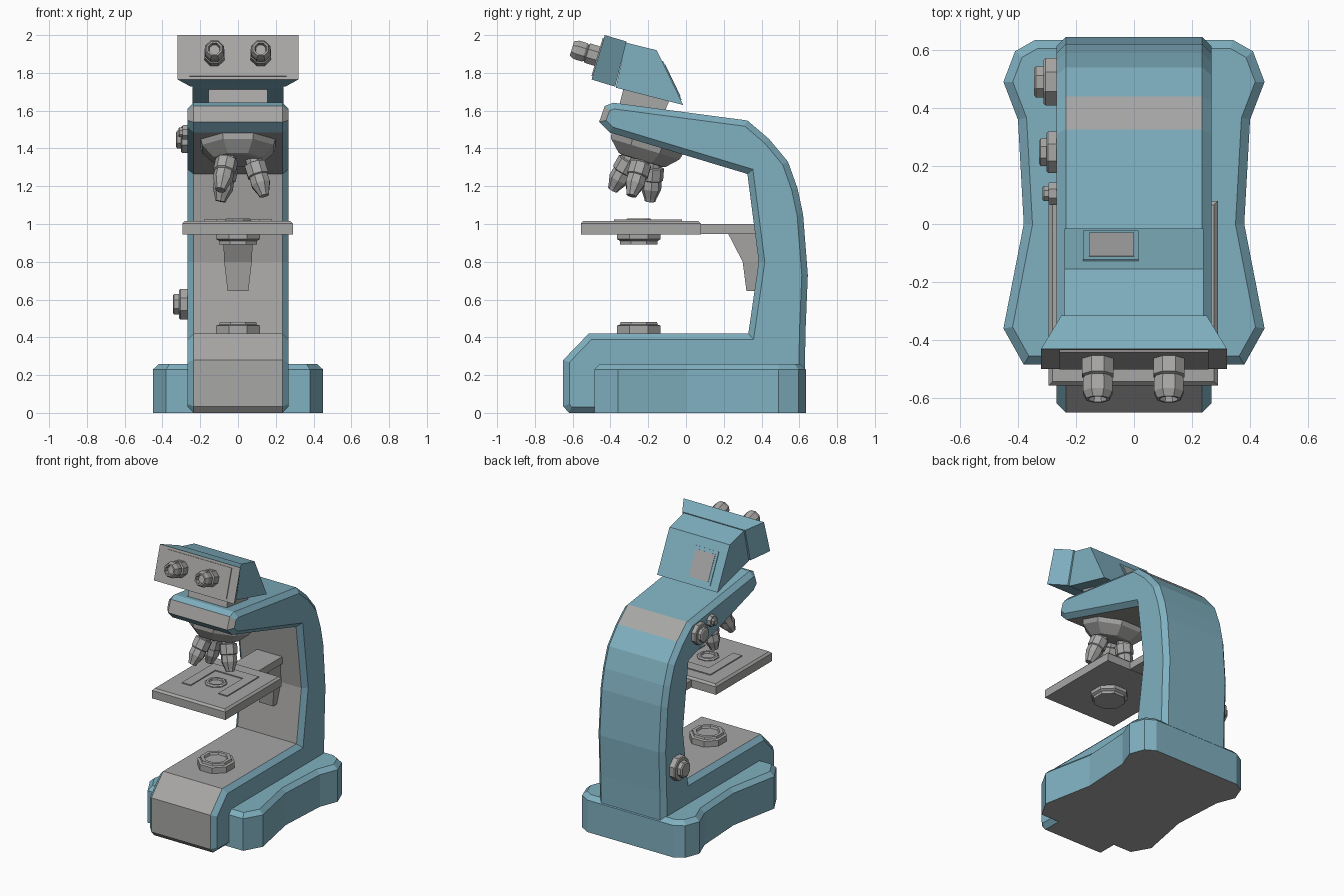
import bpy, bmesh, math
from mathutils import Vector

if "Cube" in bpy.data.objects:
    bpy.data.objects.remove(bpy.data.objects["Cube"])


def material(name, rgb):
    m = bpy.data.materials.new(name)
    m.diffuse_color = (*rgb, 1)
    m.use_nodes = True
    m.node_tree.nodes["Principled BSDF"].inputs["Base Color"].default_value = m.diffuse_color
    return m


BLUE = material("dusty blue", (0.215, 0.435, 0.53))
GRAY = material("warm gray", (0.39, 0.385, 0.38))


def finish(bm, name, mats, rule=None):
    bmesh.ops.recalc_face_normals(bm, faces=bm.faces)
    bm.normal_update()
    if rule:
        for f in bm.faces:
            f.material_index = int(rule(f.normal, f.calc_center_median()))
    me = bpy.data.meshes.new(name)
    bm.to_mesh(me)
    bm.free()
    for m in mats:
        me.materials.append(m)
    ob = bpy.data.objects.new(name, me)
    bpy.context.collection.objects.link(ob)
    return ob


def prism(name, pts, lo, hi, mats, axis='x', bevel_lo=0, bevel_hi=0, rule=None):
    """Extrude a (y,z) profile along x, or an (x,y) outline along z; chamfer the ends."""
    bm = bmesh.new()
    put = (lambda p, t: (t, *p)) if axis == 'x' else (lambda p, t: (*p, t))
    a = [bm.verts.new(put(p, lo + bevel_lo)) for p in pts]
    b = [bm.verts.new(put(p, hi - bevel_hi)) for p in pts]
    ends = [(bm.faces.new(a), bevel_lo), (bm.faces.new(b), bevel_hi)]
    n = len(pts)
    for i in range(n):
        j = (i + 1) % n
        bm.faces.new((a[i], a[j], b[j], b[i]))
    bmesh.ops.recalc_face_normals(bm, faces=bm.faces)
    bm.normal_update()
    for f, d in ends:
        if d:
            bmesh.ops.inset_individual(bm, faces=[f], thickness=d, depth=d, use_even_offset=True)
    return finish(bm, name, mats, rule)


def loft(name, rings, mats, rule=None):
    bm = bmesh.new()
    loops = [[bm.verts.new(p) for p in r] for r in rings]
    n = len(loops[0])
    for a, b in zip(loops, loops[1:]):
        for i in range(n):
            j = (i + 1) % n
            bm.faces.new((a[i], a[j], b[j], b[i]))
    bm.faces.new(loops[0])
    bm.faces.new(loops[-1])
    return finish(bm, name, mats, rule)


def turned(name, rings, loc, axis, n=8):
    """Low-sided turned part: rings are (radius, distance along the axis)."""
    q = Vector(axis).to_track_quat('Z', 'Y')
    ang = [(i + 0.5) * math.tau / n for i in range(n)]
    return loft(name, [[Vector(loc) + q @ Vector((r * math.cos(t), r * math.sin(t), h))
                        for t in ang] for r, h in rings], [GRAY])


def rect(x0, x1, y0, y1):
    return [(x0, y0), (x1, y0), (x1, y1), (x0, y1)]


# C-shaped body: blue shell, gray inner faces, front tip and underside
body = [(-0.62, 0), (-0.65, 0.035), (-0.65, 0.28), (-0.515, 0.42), (0.33, 0.42),
        (0.385, 0.8), (0.325, 1.265), (-0.405, 1.485), (-0.46, 1.54), (-0.43, 1.625),
        (-0.385, 1.642), (0.325, 1.548), (0.44, 1.45), (0.54, 1.33), (0.59, 1.19), (0.62, 1.05),
        (0.645, 0.73), (0.633, 0.44), (0.625, 0)]


def body_gray(n, c):
    if 1.53 < c.z < 1.63 and n.y < -0.5:
        return True
    inner = abs(n.x) < 0.1 and c.y < 0.4 and (n.z < 0.9 or c.z < 1)
    return inner and not (c.y < -0.4 and 1.49 < c.z < 1.53)


prism("body_frame", body, -0.267, 0.267, [BLUE, GRAY], bevel_lo=0.032, bevel_hi=0.032, rule=body_gray)

# Wide foot with a waisted outline
half = [(0.38, -0.485), (0.45, -0.36), (0.38, 0), (0.4, 0.36), (0.45, 0.49), (0.41, 0.595), (0.34, 0.635)]
prism("base_foot", half + [(-x, y) for x, y in reversed(half)], 0, 0.26, [BLUE, GRAY], 'z',
      bevel_hi=0.03, rule=lambda n, c: n.z < -0.9)

# Neck and viewing head
prism("neck", [(-0.36, 1.6), (-0.325, 1.74), (-0.08, 1.67), (-0.125, 1.57)], -0.155, 0.155, [GRAY])


def section(w, top, bottom):
    return [(-w, *top), (w, *top), (w, *bottom), (-w, *bottom)]


loft("head_front", [section(0.32, (-0.43, 2.0), (-0.5, 1.765)),
                    section(0.25, (-0.315, 1.966), (-0.375, 1.727))],
     [BLUE, GRAY], lambda n, c: n.y < -0.9)
prism("head_rear", [(-0.318, 1.96), (-0.155, 1.92), (-0.015, 1.63), (-0.372, 1.722)],
      -0.24, 0.24, [BLUE])

# Front plate of the head and its eyepieces
out = Vector((0, -0.958, 0.286))
up = Vector((0, 0.286, 0.958))
face = Vector((0, -0.465, 1.8825))
loft("eyepiece_panel", [[face + out * d + Vector((x, 0, 0)) + up * h
                         for x, h in rect(-0.257, 0.257, -0.105, 0.105)] for d in (-0.01, 0.006)], [GRAY])
for side, x in (("left", -0.125), ("right", 0.12)):
    turned(side + "_eyepiece", [(0.058, -0.01), (0.058, 0.06), (0.048, 0.065), (0.055, 0.075),
                                (0.055, 0.12), (0.043, 0.145), (0.033, 0.145), (0.028, 0.12)],
           face + Vector((x, 0, 0.005)), out)

# Off-centre plate on the rear slope of the head
a, b = Vector((0, -0.155, 1.92)), Vector((0, -0.015, 1.63))
nrm = Vector((0, 0.9, 0.435))
for name, x0, x1, t0, t1, d, m in (("window_frame", -0.175, 0.015, 0.2, 0.91, 0.005, BLUE),
                                   ("window_plate", -0.155, 0.0, 0.27, 0.85, 0.008, GRAY)):
    loft(name, [[a.lerp(b, t) + nrm * h + Vector((x, 0, 0)) for x, t in rect(x0, x1, t0, t1)]
                for h in (-0.01, d)], [m])

# Revolving nosepiece with three objectives, tilted with the arm
down = Vector((0, -0.289, -0.957))
along = Vector((0, -0.957, 0.289))
hub = Vector((0, -0.205, 1.43))
turned("nosepiece", [(0.19, -0.04), (0.215, 0.0), (0.205, 0.035), (0.14, 0.095), (0.12, 0.1)], hub, down)
for i, deg in enumerate((0, 132, 228)):
    radial = Vector((1, 0, 0)) * math.cos(math.radians(deg)) + along * math.sin(math.radians(deg))
    start = hub + down * 0.07 + radial * 0.075
    tip = hub + down * 0.295 + radial * 0.14
    turned(f"objective_{i + 1}", [(0.045, 0), (0.045, 0.045), (0.06, 0.05), (0.06, 0.115), (0.052, 0.12),
                                  (0.054, 0.165), (0.033, 0.215), (0.028, 0.232)], start, tip - start)

# Stage plate, slide holder and ring
prism("stage", rect(-0.295, 0.29, -0.557, 0.08), 0.945, 1.016, [GRAY], 'z', bevel_hi=0.014)
prism("slide_holder", [(-0.18, -0.38), (-0.11, -0.38), (-0.11, -0.1), (0.11, -0.1), (0.11, -0.38),
                       (0.18, -0.38), (0.18, -0.02), (-0.18, -0.02)], 1.01, 1.023, [GRAY], 'z')
turned("stage_ring", [(0.075, 0), (0.075, 0.012), (0.065, 0.02), (0.05, 0.02), (0.046, 0.008)],
       (0, -0.25, 1.01), (0, 0, 1))

# Stage bracket reaching back to the column
prism("bracket_block", [(0.06, 0.948), (0.06, 1.0), (0.375, 1.0), (0.39, 0.948)], -0.1, 0.1, [GRAY])
loft("bracket_rib", [[(-w, y, z), (w, y, z), (w, 0.4, z), (-w, 0.4, z)]
                     for w, y, z in ((0.08, 0.22, 0.955), (0.073, 0.3, 0.8), (0.055, 0.32, 0.645))], [GRAY])

# Condenser below the stage and lamp on the base
turned("condenser", [(0.125, 0), (0.125, 0.03), (0.108, 0.04), (0.108, 0.058)],
       (0, -0.25, 0.95), (0, 0, -1))
turned("lamp", [(0.125, 0), (0.125, 0.045), (0.108, 0.05), (0.104, 0.065), (0.08, 0.065), (0.074, 0.05)],
       (0, -0.25, 0.417), (0, 0, 1))

# Knobs on the left side
for name, y, z, r, h in (("focus_knob", 0.49, 0.575, 0.088, 0.08), ("arm_knob", 0.247, 1.447, 0.077, 0.062),
                         ("small_arm_knob", 0.105, 1.485, 0.042, 0.05)):
    turned(name, [(r, 0), (r, h * 0.5), (r * 0.93, h * 0.58), (r * 0.66, h * 0.58),
                  (r * 0.66, h * 0.92), (r * 0.55, h)], (-0.265, y, z), (-1, 0, 0))
